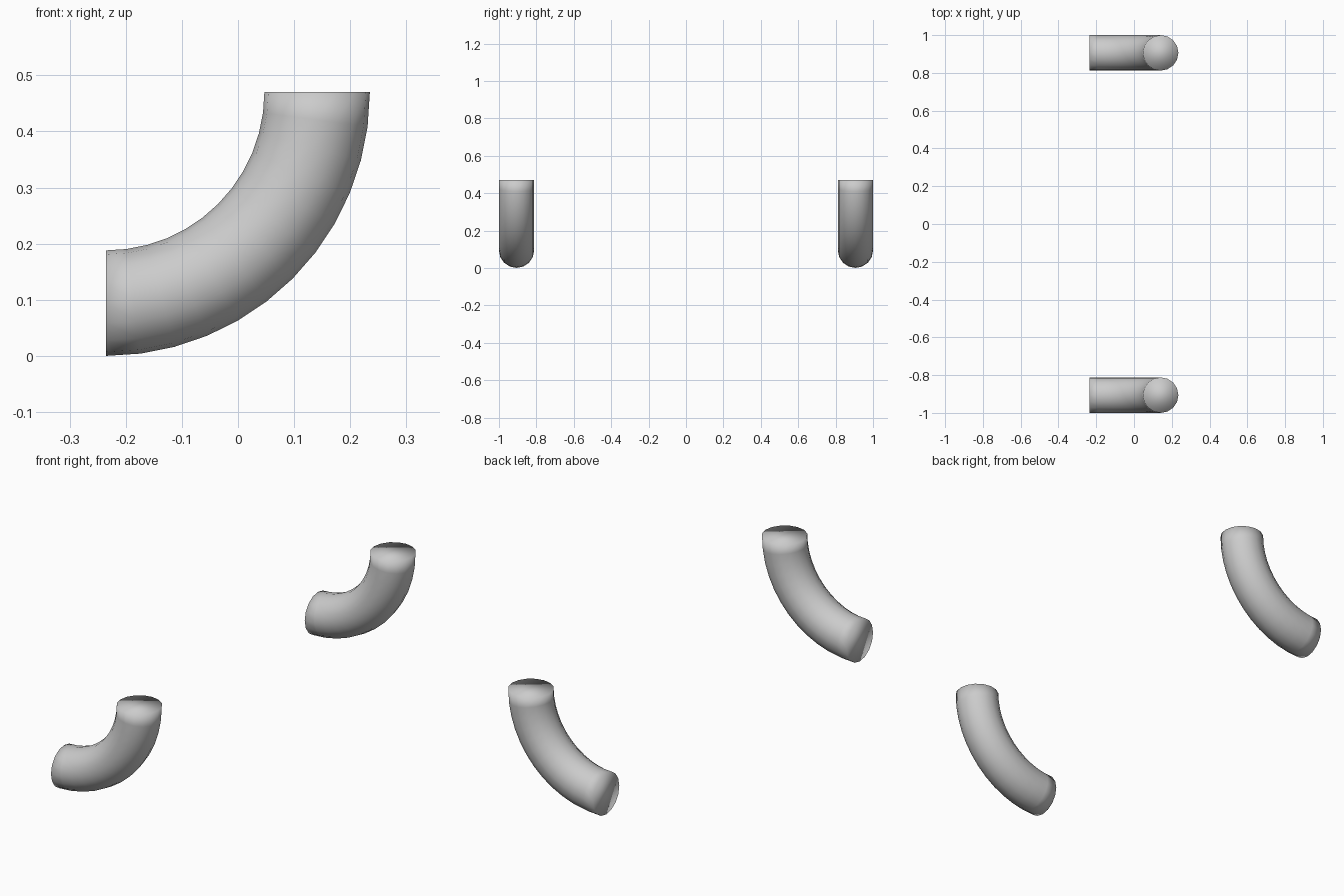
import bpy, bmesh
from math import sin, cos, pi

if "Cube" in bpy.data.objects:
    bpy.data.objects.remove(bpy.data.objects["Cube"])

BEND, TUBE = 0.376, 0.094      # centreline bend radius, tube radius
STEPS, SIDES = 12, 16
CX, CZ = -0.235, 0.47          # centre of the bend


def pipe_elbow(name, y):
    """Quarter-circle capped pipe, swept in the xz plane."""
    bm = bmesh.new()
    rings = []
    for i in range(STEPS + 1):
        a = -pi / 2 + pi / 2 * i / STEPS
        ring = []
        for j in range(SIDES):
            t = 2 * pi * j / SIDES
            r = BEND + TUBE * cos(t)
            ring.append(bm.verts.new((CX + r * cos(a), y + TUBE * sin(t), CZ + r * sin(a))))
        rings.append(ring)
    for a, b in zip(rings, rings[1:]):
        for j in range(SIDES):
            k = (j + 1) % SIDES
            bm.faces.new((a[j], a[k], b[k], b[j]))
    # end caps
    bm.faces.new(rings[0])
    bm.faces.new(rings[-1])
    bmesh.ops.recalc_face_normals(bm, faces=bm.faces)
    for f in bm.faces:
        f.smooth = True
    mesh = bpy.data.meshes.new(name)
    bm.to_mesh(mesh)
    bm.free()
    bpy.context.collection.objects.link(bpy.data.objects.new(name, mesh))


# matching pair, one on each side
for label, side in (("front", -1), ("back", 1)):
    pipe_elbow(label + "_pipe_elbow", side * (1 - TUBE))
